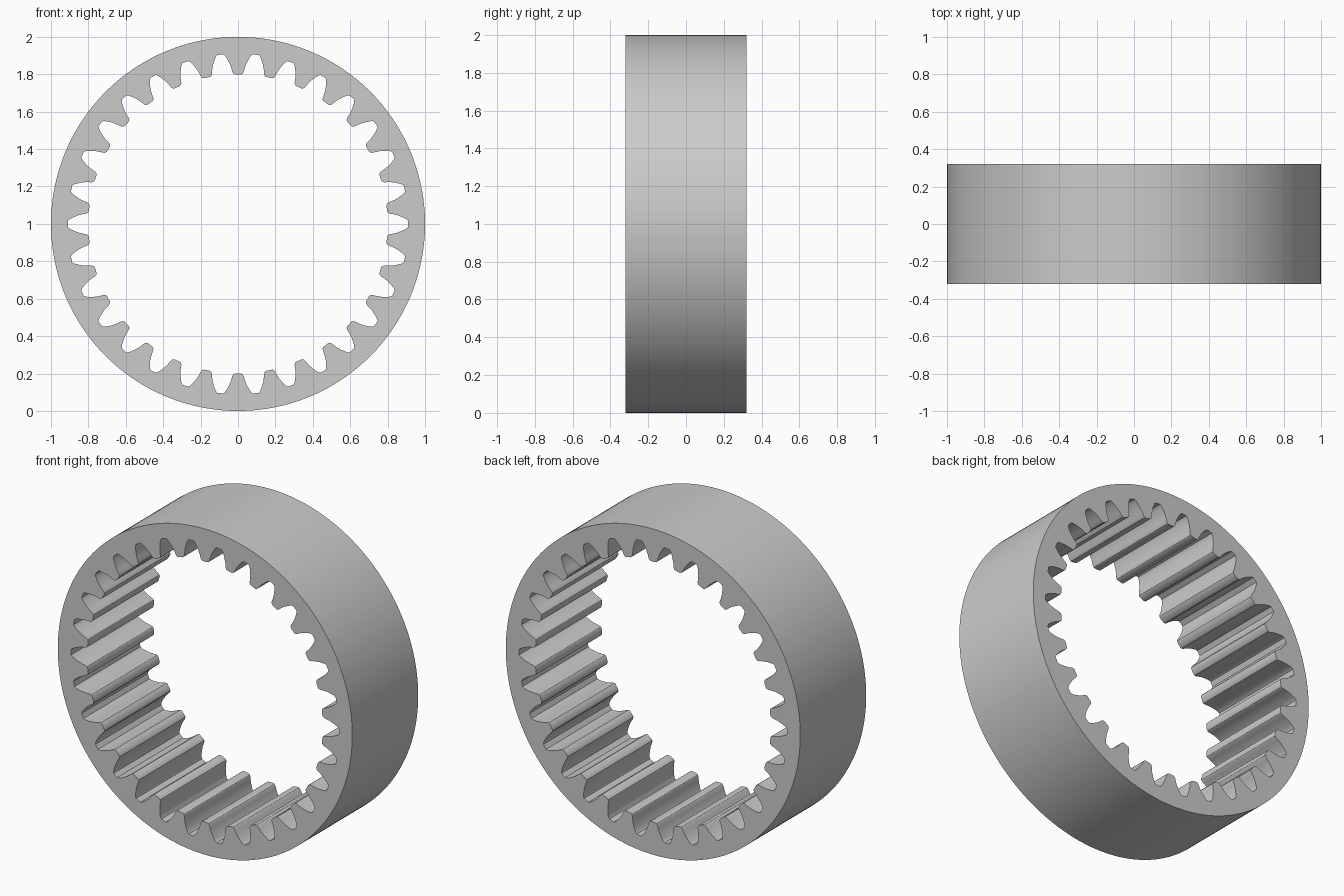
import bpy, bmesh
from math import sin, cos, radians

if "Cube" in bpy.data.objects:
    bpy.data.objects.remove(bpy.data.objects["Cube"])

TEETH = 30
HALF_DEPTH = 0.32
OUTER_R = 1.0
PITCH = 360 / TEETH

# Half tooth profile: (degrees from tooth centre, radius), tip to root
half = [(1.2, 0.800), (1.75, 0.804), (2.15, 0.814), (2.4, 0.83), (2.8, 0.85),
        (3.35, 0.87), (4.0, 0.89), (4.5, 0.903), (5.0, 0.91)]
tooth = [(-a, r) for a, r in reversed(half)] + half

# Full inner outline, one tooth pointing straight up
inner = [(radians(90 + i * PITCH + a), r) for i in range(TEETH) for a, r in tooth]


def ring(bm, points, y):
    return [bm.verts.new((r * cos(a), y, 1 + r * sin(a))) for a, r in points]


# Ring gear body: four loops joined into a closed tube
bm = bmesh.new()
outer = [(a, OUTER_R) for a, r in inner]
loops = [ring(bm, inner, -HALF_DEPTH), ring(bm, outer, -HALF_DEPTH),
         ring(bm, outer, HALF_DEPTH), ring(bm, inner, HALF_DEPTH)]
n = len(inner)
for k in range(4):
    p, q = loops[k], loops[(k + 1) % 4]
    for i in range(n):
        j = (i + 1) % n
        bm.faces.new((p[i], p[j], q[j], q[i]))
bmesh.ops.recalc_face_normals(bm, faces=bm.faces[:])

mesh = bpy.data.meshes.new("ring_gear")
bm.to_mesh(mesh)
bm.free()
gear = bpy.data.objects.new("ring_gear", mesh)
bpy.context.collection.objects.link(gear)

# Smooth rim and flanks, crisp edges
bpy.context.view_layer.objects.active = gear
gear.select_set(True)
bpy.ops.object.shade_smooth_by_angle(angle=radians(30))
